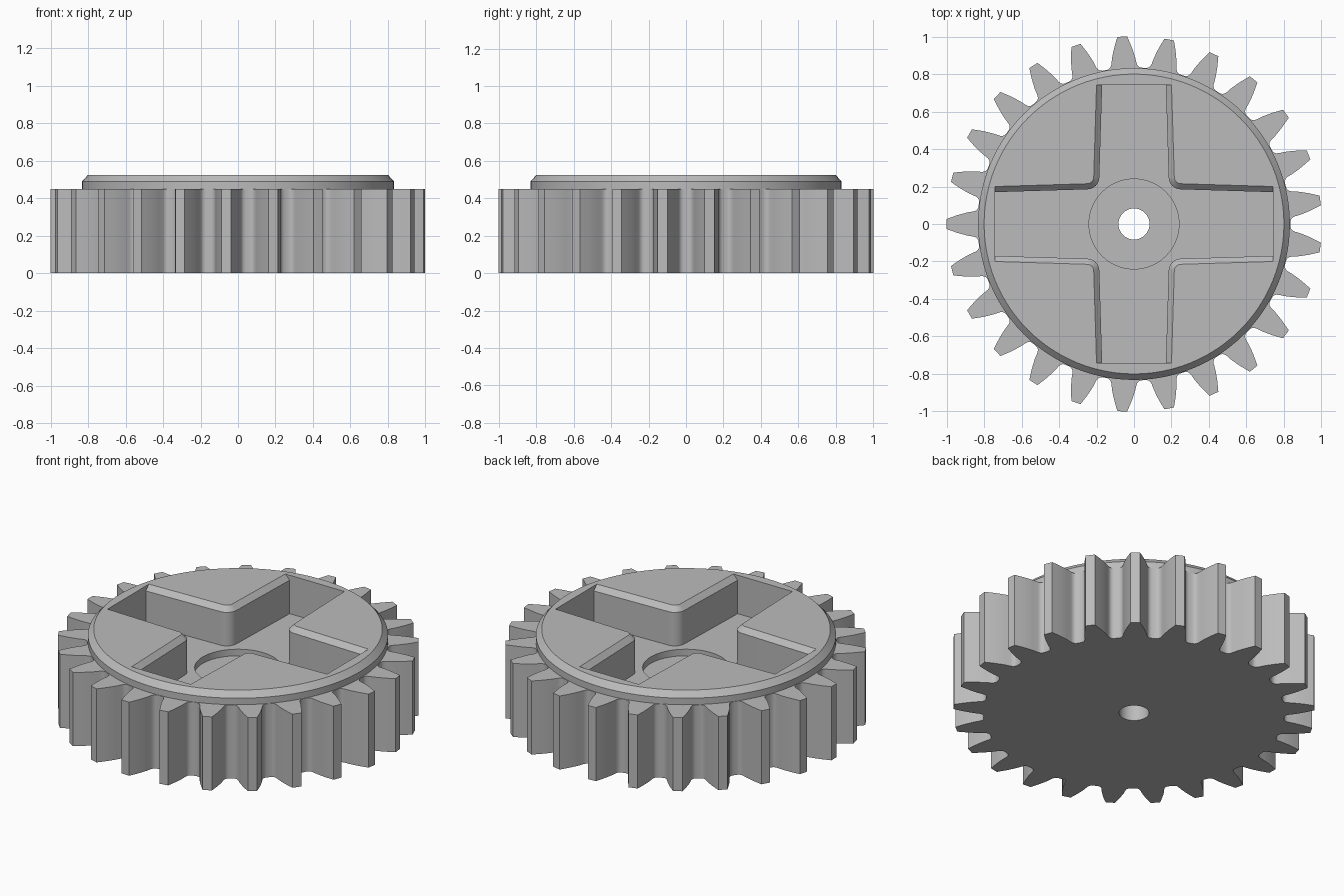
import bpy, bmesh, math

if "Cube" in bpy.data.objects:
    bpy.data.objects.remove(bpy.data.objects["Cube"])

TEETH = 25
grey = bpy.data.materials.new("plain grey")
grey.diffuse_color = (0.5, 0.5, 0.5, 1)
grey.use_nodes = True
grey.node_tree.nodes["Principled BSDF"].inputs["Base Color"].default_value = grey.diffuse_color


def loft(name, layers):
    """Closed solid from stacked outlines: [(z, [(x, y), ...]), ...]."""
    bm = bmesh.new()
    rings = [[bm.verts.new((x, y, z)) for x, y in pts] for z, pts in layers]
    n = len(rings[0])
    for a, b in zip(rings, rings[1:]):
        for i in range(n):
            j = (i + 1) % n
            bm.faces.new((a[i], a[j], b[j], b[i]))
    bm.faces.new(rings[0][::-1])
    bm.faces.new(rings[-1])
    me = bpy.data.meshes.new(name)
    bm.to_mesh(me)
    bm.free()
    me.materials.append(grey)
    ob = bpy.data.objects.new(name, me)
    bpy.context.collection.objects.link(ob)
    return ob


def circle(r, n=96):
    return [(r * math.cos(math.tau * i / n), r * math.sin(math.tau * i / n)) for i in range(n)]


def gear_outline():
    # half of a tooth: radius, half width, from valley to tip
    half = [(0.835, 0.092), (0.838, 0.081), (0.846, 0.072), (0.86, 0.067),
            (0.89, 0.062), (0.92, 0.054), (0.95, 0.045), (0.98, 0.034), (1.002, 0.026)]
    tooth = [(r, -w) for r, w in half] + [(r, w) for r, w in reversed(half)]
    pts = []
    for k in range(TEETH):
        a0 = math.pi + math.tau * k / TEETH
        for r, w in tooth:
            a = a0 + w / r
            pts.append((r * math.cos(a), r * math.sin(a)))
    return pts


def cross_outline(s):
    # cross with rounded inner corners; s widens the arms but keeps their length
    end, w_end, centre, r = 0.743, 0.17 + s, 0.25, 0.065 - s
    quad = [(end, w_end)]
    for i in range(9):
        a = math.radians(270 - 90 * i / 8)
        quad.append((centre + r * math.cos(a), centre + r * math.sin(a)))
    quad.append((w_end, end))
    pts = []
    for _ in range(4):
        pts += quad
        quad = [(-y, x) for x, y in quad]
    return pts


def boolean(body, tool, operation):
    m = body.modifiers.new(tool.name, 'BOOLEAN')
    m.object, m.operation, m.solver = tool, operation, 'EXACT'
    bpy.context.view_layer.objects.active = body
    bpy.ops.object.modifier_apply(modifier=m.name)
    bpy.data.objects.remove(tool)


# toothed body
gear = loft("gear", [(0, gear_outline()), (0.45, gear_outline())])

# raised collar with a chamfered rim
boolean(gear, loft("collar", [(0.2, circle(0.832)), (0.49, circle(0.832)),
                              (0.525, circle(0.80))]), 'UNION')

# cross-shaped pocket with chamfered arm edges
boolean(gear, loft("cross_pocket", [(0.29, cross_outline(0)), (0.495, cross_outline(0)),
                                    (0.535, cross_outline(0.04))]), 'DIFFERENCE')

# round recess in the pocket floor, and the axle hole
boolean(gear, loft("hub_recess", [(0.25, circle(0.24)), (0.32, circle(0.24))]), 'DIFFERENCE')
boolean(gear, loft("axle_hole", [(-0.1, circle(0.083, 48)), (0.4, circle(0.083, 48))]), 'DIFFERENCE')

# smooth curved walls, sharp edges
gear.select_set(True)
bpy.context.view_layer.objects.active = gear
bpy.ops.object.shade_smooth_by_angle(angle=math.radians(28))
